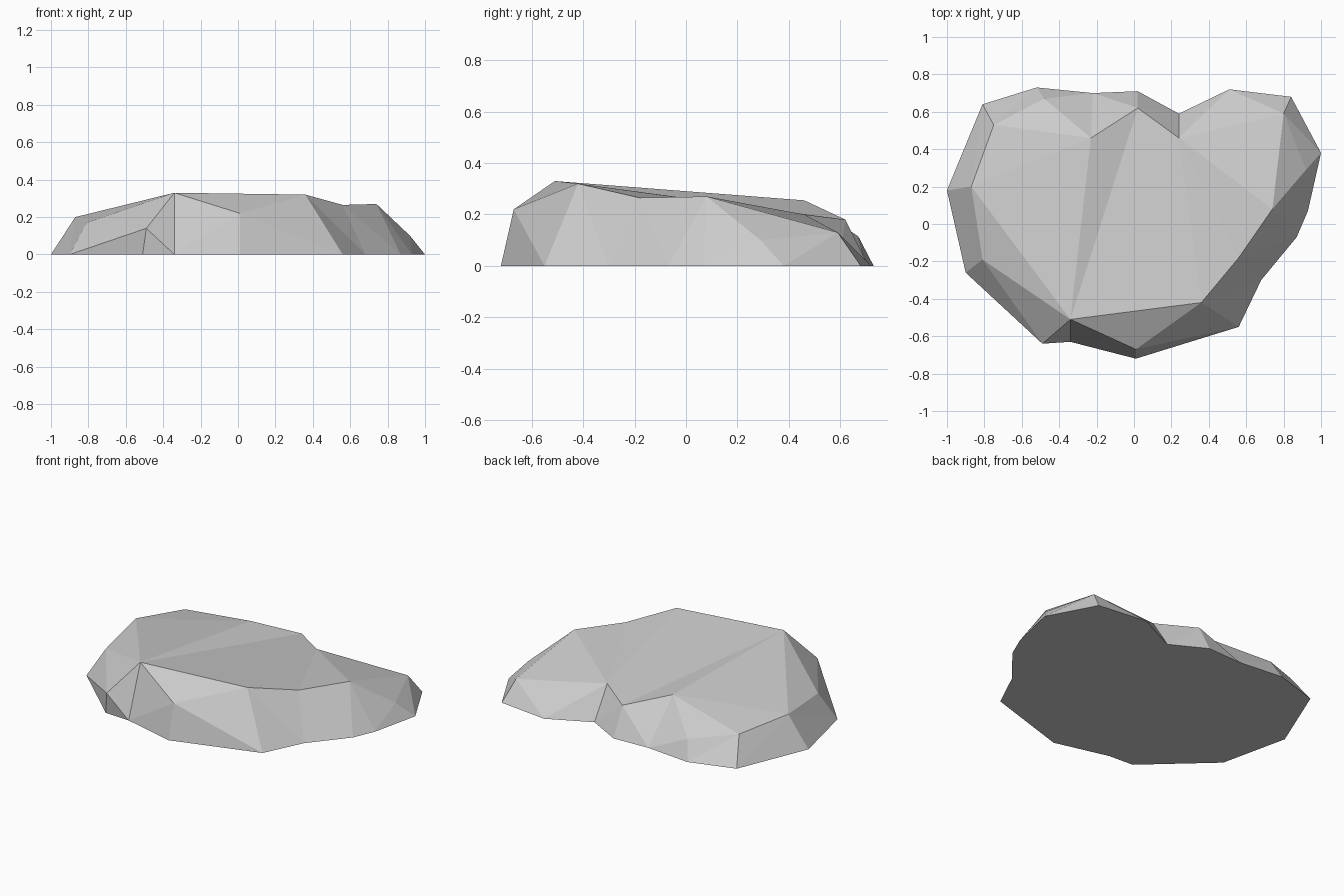
import bpy
import bmesh

cube = bpy.data.objects.get("Cube")
if cube:
    bpy.data.objects.remove(cube, do_unlink=True)

# Flat stone grey
stone = bpy.data.materials.new("stone_grey")
stone.use_nodes = True
colour = (0.6, 0.6, 0.6, 1)
stone.diffuse_color = colour
stone.node_tree.nodes["Principled BSDF"].inputs["Base Color"].default_value = colour

# Ground outline, anticlockwise from the left end
outline = [(-1, .18), (-.9, -.26), (-.51, -.62), (-.34, -.63), (.01, -.72),
           (.56, -.55), (.68, -.3), (.87, -.07), (.93, .07), (1, .38),
           (.84, .68), (.51, .72), (.24, .59), (.02, .71), (-.22, .7),
           (-.52, .73), (-.81, .64)]

# Upper rim, in the same order
rim = [(-.87, .2, .2), (-.81, -.19, .17), (-.49, -.64, .14), (-.34, -.51, .33),
       (.01, -.67, .22), (.36, -.42, .32), (.56, -.18, .265), (.74, .08, .27),
       (.92, .29, .1), (.8, .59, .13), (.24, .46, .2), (.02, .62, .18),
       (-.23, .46, .255), (-.48, .67, .115), (-.75, .53, .165)]

bm = bmesh.new()
base = [bm.verts.new((x, y, 0)) for x, y in outline]
top = [bm.verts.new(p) for p in rim]


def stitch(lower, upper, steps):
    """Join two rings with triangles, advancing the ring each letter names."""
    i = j = 0
    for step in steps:
        a, b = lower[i % len(lower)], upper[j % len(upper)]
        if step == "b":
            i += 1
            bm.faces.new((a, lower[i % len(lower)], b))
        else:
            j += 1
            bm.faces.new((a, upper[j % len(upper)], b))


def fan(hub, spokes):
    """Fill triangles from one rim corner to a run of others."""
    for s, t in zip(spokes, spokes[1:]):
        bm.faces.new((top[hub], top[s], top[t]))


# Sloping sides
stitch(base, top, "bttbbttbbtbtbtbtbtbbtbtbbttbtbtb")

# Faceted upper surface
fan(12, (13, 14, 0, 3, 11))
fan(3, (0, 1, 2))
fan(3, (4, 5, 11))
fan(10, (11, 5, 6, 7, 9))
fan(7, (8, 9))

# Flat underside
bm.faces.new(base[::-1])
bmesh.ops.recalc_face_normals(bm, faces=bm.faces[:])

mesh = bpy.data.meshes.new("flat_rock")
bm.to_mesh(mesh)
bm.free()
mesh.materials.append(stone)
rock = bpy.data.objects.new("flat_rock", mesh)
bpy.context.scene.collection.objects.link(rock)
